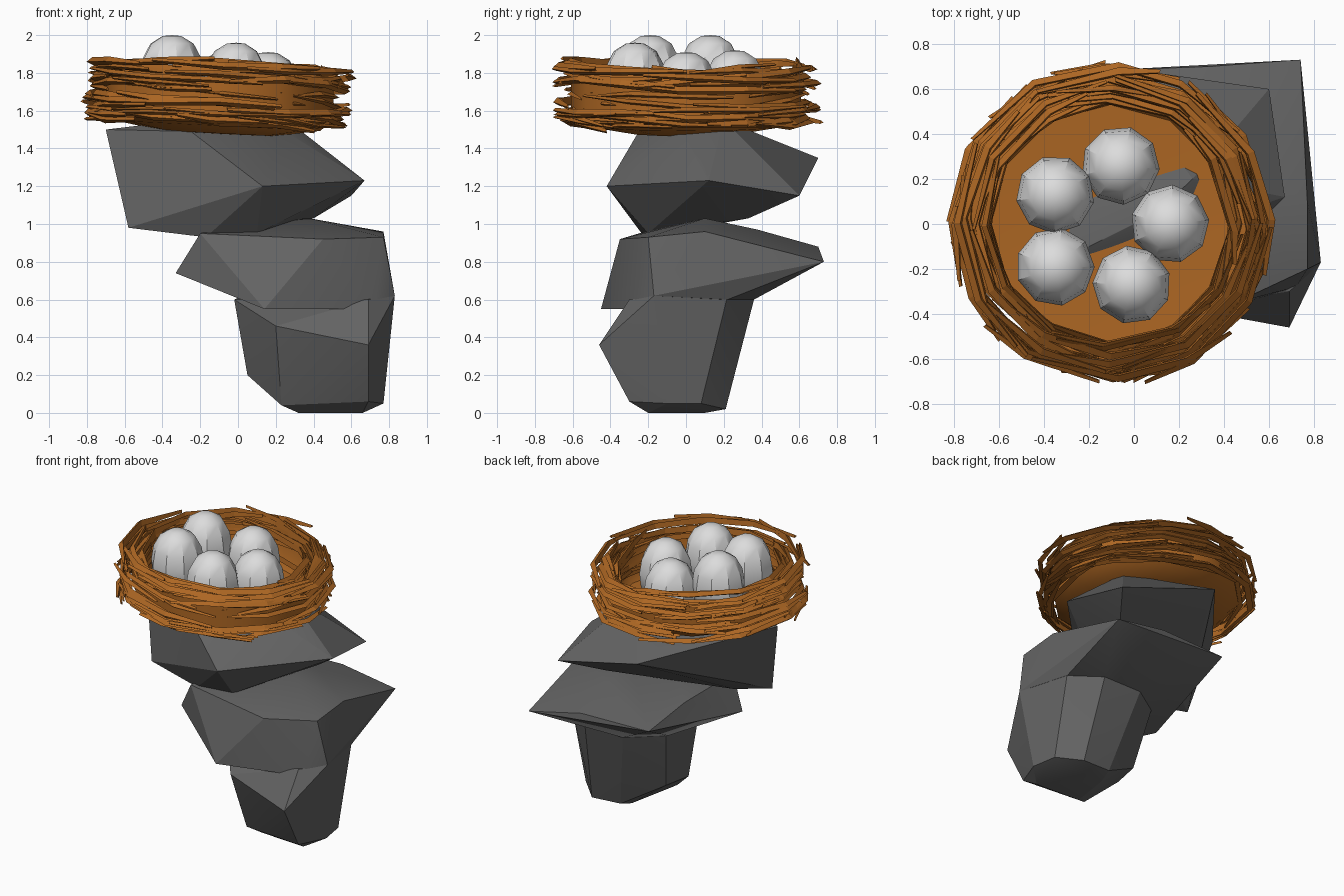
import bpy, bmesh, math, random
from mathutils import Vector

if "Cube" in bpy.data.objects:
    bpy.data.objects.remove(bpy.data.objects["Cube"])

random.seed(4)
NEST = Vector((-0.105, 0.0, 0.0))
TILT = 0.05   # the nest leans slightly down to the right


def material(name, rgb):
    m = bpy.data.materials.new(name)
    m.diffuse_color = (*rgb, 1)
    m.use_nodes = True
    m.node_tree.nodes["Principled BSDF"].inputs["Base Color"].default_value = m.diffuse_color
    return m


STONE = material("dark_grey_stone", (0.125, 0.125, 0.125))
STRAW = material("brown_straw", (0.42, 0.135, 0.017))
SHELL = material("pale_eggshell", (0.72, 0.72, 0.72))


def finish(bm, name, mat, angle=None):
    bmesh.ops.recalc_face_normals(bm, faces=bm.faces)
    me = bpy.data.meshes.new(name)
    bm.to_mesh(me)
    bm.free()
    me.materials.append(mat)
    ob = bpy.data.objects.new(name, me)
    bpy.context.collection.objects.link(ob)
    if angle:
        bpy.ops.object.select_all(action='DESELECT')
        ob.select_set(True)
        bpy.context.view_layer.objects.active = ob
        bpy.ops.object.shade_smooth_by_angle(angle=math.radians(angle))
    return ob


def lean(ob):
    """Shear a nest part so its left side sits higher."""
    for v in ob.data.vertices:
        v.co.z -= TILT * v.co.x
    ob.location = NEST


def rock(name, pts):
    """Chiselled boulder: convex hull of its corner points."""
    bm = bmesh.new()
    for p in pts:
        bm.verts.new(p)
    res = bmesh.ops.convex_hull(bm, input=bm.verts[:])
    junk = {g for g in res["geom_interior"] + res["geom_unused"]
            if isinstance(g, bmesh.types.BMVert) and g.is_valid}
    bmesh.ops.delete(bm, geom=list(junk), context='VERTS')
    return finish(bm, name, STONE, 22)


def lathe(name, profile, sides, mat, angle, turn=0.0):
    """Revolve (radius, z) points; zero radius closes the ends."""
    bm = bmesh.new()
    rings = []
    for r, z in profile:
        n = sides if r > 0 else 1
        rings.append([bm.verts.new((r * math.cos(turn + math.tau * i / sides),
                                    r * math.sin(turn + math.tau * i / sides), z))
                      for i in range(n)])
    for a, b in zip(rings, rings[1:]):
        for i in range(sides):
            j = (i + 1) % sides
            quad = [a[i % len(a)], a[j % len(a)], b[j % len(b)], b[i % len(b)]]
            bm.faces.new(list(dict.fromkeys(quad)))
    return finish(bm, name, mat, angle)


# Stacked rocks
rock("bottom_rock", [
    (0.32, -0.18, 0), (0.66, -0.2, 0), (0.60, 0.1, 0), (0.36, 0.1, 0),
    (0.23, -0.23, 0.04), (0.69, -0.30, 0.06), (0.77, -0.1, 0.05), (0.74, 0.08, 0.05),
    (0.60, 0.21, 0.02), (0.38, 0.2, 0.03), (0.05, -0.1, 0.2), (0.09, 0.1, 0.2),
    (0.20, -0.37, 0.46), (0.69, -0.46, 0.36), (-0.02, -0.1, 0.6), (0.02, 0.2, 0.62),
    (0.83, -0.17, 0.62), (0.75, 0.22, 0.62), (0.55, 0.36, 0.6), (0.25, 0.36, 0.6),
    (0.69, -0.3, 0.6)])
rock("middle_rock", [
    (-0.33, -0.17, 0.74), (-0.2, -0.25, 0.95), (-0.2, 0.3, 0.95), (0.14, -0.45, 0.55),
    (0.72, -0.28, 0.55), (0.45, -0.35, 0.92), (0.77, -0.2, 0.93), (0.77, 0.1, 0.96),
    (0.38, 0.1, 1.03), (0.0, 0.1, 1.01), (0.36, 0.38, 0.97), (-0.18, 0.68, 0.88),
    (0.34, 0.70, 0.88), (0.74, 0.73, 0.80), (0.83, -0.17, 0.62), (0.0, 0.2, 0.62),
    (0.75, 0.22, 0.6), (0.55, 0.36, 0.6), (0.25, 0.36, 0.6)])
rock("top_rock", [
    (-0.70, -0.04, 1.50), (-0.4, 0.22, 1.45), (-0.25, -0.25, 1.49), (0.25, -0.02, 1.49),
    (0.26, 0.2, 1.55), (-0.2, -0.1, 1.56), (-0.2, 0.08, 1.55), (0.1, 0.05, 1.56),
    (0.67, 0.12, 1.23), (0.13, -0.42, 1.2), (-0.58, -0.15, 0.98), (-0.17, -0.22, 0.93),
    (0.1, -0.2, 0.95), (0.40, 0.33, 1.03), (0.6, 0.6, 1.15), (-0.1, 0.70, 1.35),
    (-0.38, 0.0, 0.98)])

# Nest bowl
lean(lathe("nest_bowl", [(0, 1.475), (0.30, 1.48), (0.54, 1.52), (0.61, 1.58), (0.61, 1.77),
                         (0.585, 1.77), (0.57, 1.60), (0.53, 1.55), (0, 1.53)],
           12, STRAW, 35))


def twig(bm, first, steps, r, z, slope, drift, w, h):
    """Flat bent stick along the rim, kinked every 30 degrees, pointed at the ends."""
    prev = None
    for k in range(steps + 1):
        t = k / steps
        end = k in (0, steps)
        a = math.radians(30 * (first + k)) + random.uniform(-0.06, 0.06)
        if end:
            a += random.uniform(0.0, 0.2) * (1 if k == 0 else -1)
        rr = min(r + drift * (t - 0.5) + (0.015 if end else 0), 0.72)
        zz = z + slope * (t - 0.5) + random.uniform(-0.012, 0.012)
        f = 0.5 if end else 1
        ring = [bm.verts.new(((rr + dr * w * f) * math.cos(a),
                              (rr + dr * w * f) * math.sin(a), zz + dz * h * f))
                for dr, dz in ((-0.5, -0.5), (0.5, -0.1), (-0.3, 0.5))]
        if prev:
            for i in range(3):
                j = (i + 1) % 3
                bm.faces.new((prev[i], prev[j], ring[j], ring[i]))
        else:
            bm.faces.new(ring)
        prev = ring
    bm.faces.new(prev)


# Woven twigs: a lower and an upper band outside, and a lining inside
bands = (("lower_twigs", 40, 0.62, 0.71, 1.53, 1.67),
         ("upper_twigs", 46, 0.59, 0.71, 1.70, 1.85),
         ("inner_twigs", 36, 0.53, 0.59, 1.58, 1.84))
for name, count, r0, r1, z0, z1 in bands:
    bm = bmesh.new()
    for i in range(count):
        twig(bm, i * 5 % 12, random.choice((2, 3, 3, 4)),
             random.uniform(r0, r1), random.uniform(z0, z1),
             random.uniform(-0.06, 0.06), random.uniform(-0.05, 0.05),
             random.uniform(0.025, 0.04), random.uniform(0.025, 0.045))
    lean(finish(bm, name, STRAW))

# Eggs: x, y and top height
egg = [(0, 0), (0.10, 0.03), (0.165, 0.12), (0.175, 0.22), (0.16, 0.32),
       (0.115, 0.405), (0.05, 0.445), (0, 0.45)]
spots = [(-0.35, -0.19, 2.0), (-0.35, 0.13, 2.0), (-0.01, -0.27, 1.96),
         (0.16, 0.0, 1.91), (-0.06, 0.26, 1.92)]
for i, (x, y, top) in enumerate(spots):
    lathe(f"egg_{i + 1}", egg, 9, SHELL, 35, i * 0.5).location = (x, y, top - 0.45)
